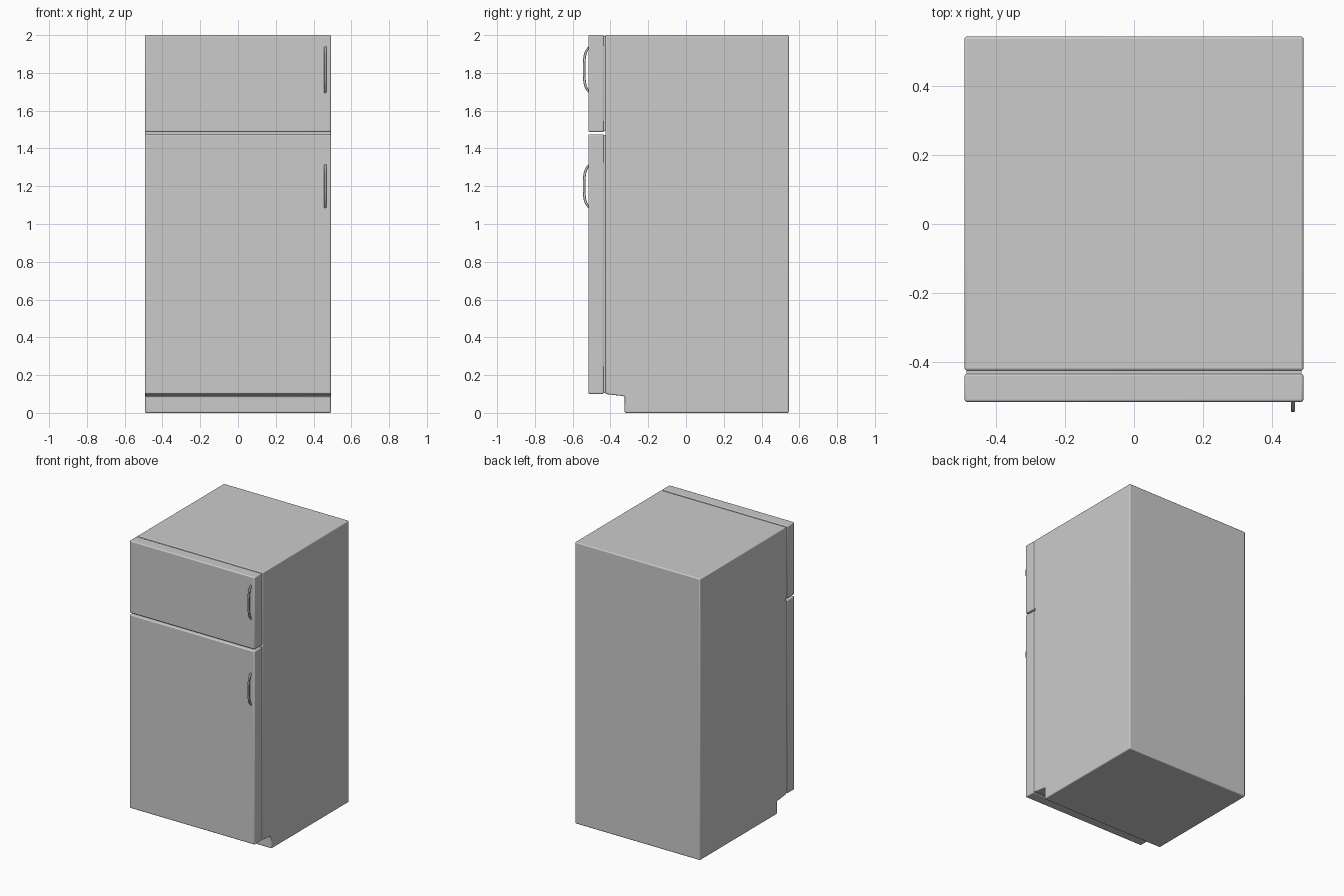
import bpy, bmesh, math

if "Cube" in bpy.data.objects:
    bpy.data.objects.remove(bpy.data.objects["Cube"])

HALF_W = 0.4925


def extrude_profile(name, yz, x0, x1, bevel, segments=3):
    """Extrude a closed side profile (y, z) from x0 to x1 and round its edges."""
    bm = bmesh.new()
    face = bm.faces.new([bm.verts.new((x0, y, z)) for y, z in yz])
    ext = bmesh.ops.extrude_face_region(bm, geom=[face])
    verts = [g for g in ext["geom"] if isinstance(g, bmesh.types.BMVert)]
    bmesh.ops.translate(bm, vec=(x1 - x0, 0, 0), verts=verts)
    bmesh.ops.recalc_face_normals(bm, faces=bm.faces)
    mesh = bpy.data.meshes.new(name)
    bm.to_mesh(mesh)
    bm.free()
    obj = bpy.data.objects.new(name, mesh)
    bpy.context.collection.objects.link(obj)
    if bevel:
        mod = obj.modifiers.new("rounded_edges", "BEVEL")
        mod.width = bevel
        mod.segments = segments
        mod.limit_method = "ANGLE"
        mod.angle_limit = math.radians(40)
    bpy.context.view_layer.objects.active = obj
    bpy.ops.object.select_all(action="DESELECT")
    obj.select_set(True)
    bpy.ops.object.shade_smooth_by_angle(angle=math.radians(35))
    return obj


def rect(y0, y1, z0, z1):
    return [(y0, z0), (y1, z0), (y1, z1), (y0, z1)]


def handle(name, z0, z1):
    """Shallow bowed pull with two feet touching the door."""
    n = 14
    mid, half = (z0 + z1) / 2, (z1 - z0) / 2

    def bow(y_foot, depth, h):
        pts = []
        for i in range(n + 1):
            t = -1 + 2 * i / n
            pts.append((y_foot - depth * (1 - abs(t) ** 4), mid + h * t))
        return pts

    outer = bow(-0.513, 0.033, half)
    inner = bow(-0.513, 0.019, half - 0.016)
    extrude_profile(name, outer + inner[::-1], 0.456, 0.468, 0.003, 2)


# Cabinet with the recessed toe kick
extrude_profile("cabinet", [(-0.325, 0), (0.545, 0), (0.545, 2), (-0.426, 2),
                            (-0.426, 0.1), (-0.325, 0.088)],
                -HALF_W, HALF_W, 0.007)

# Doors, each with a slightly inset gasket and a handle
for label, z0, z1, h0, h1 in (("freezer", 1.487, 2.0, 1.69, 1.945),
                              ("fridge", 0.1, 1.475, 1.08, 1.32)):
    extrude_profile(label + "_door", rect(-0.517, -0.435, z0, z1),
                    -HALF_W, HALF_W, 0.007)
    extrude_profile(label + "_gasket", rect(-0.437, -0.424, z0 + 0.005, z1 - 0.005),
                    -HALF_W + 0.005, HALF_W - 0.005, 0)
    handle(label + "_handle", h0, h1)
